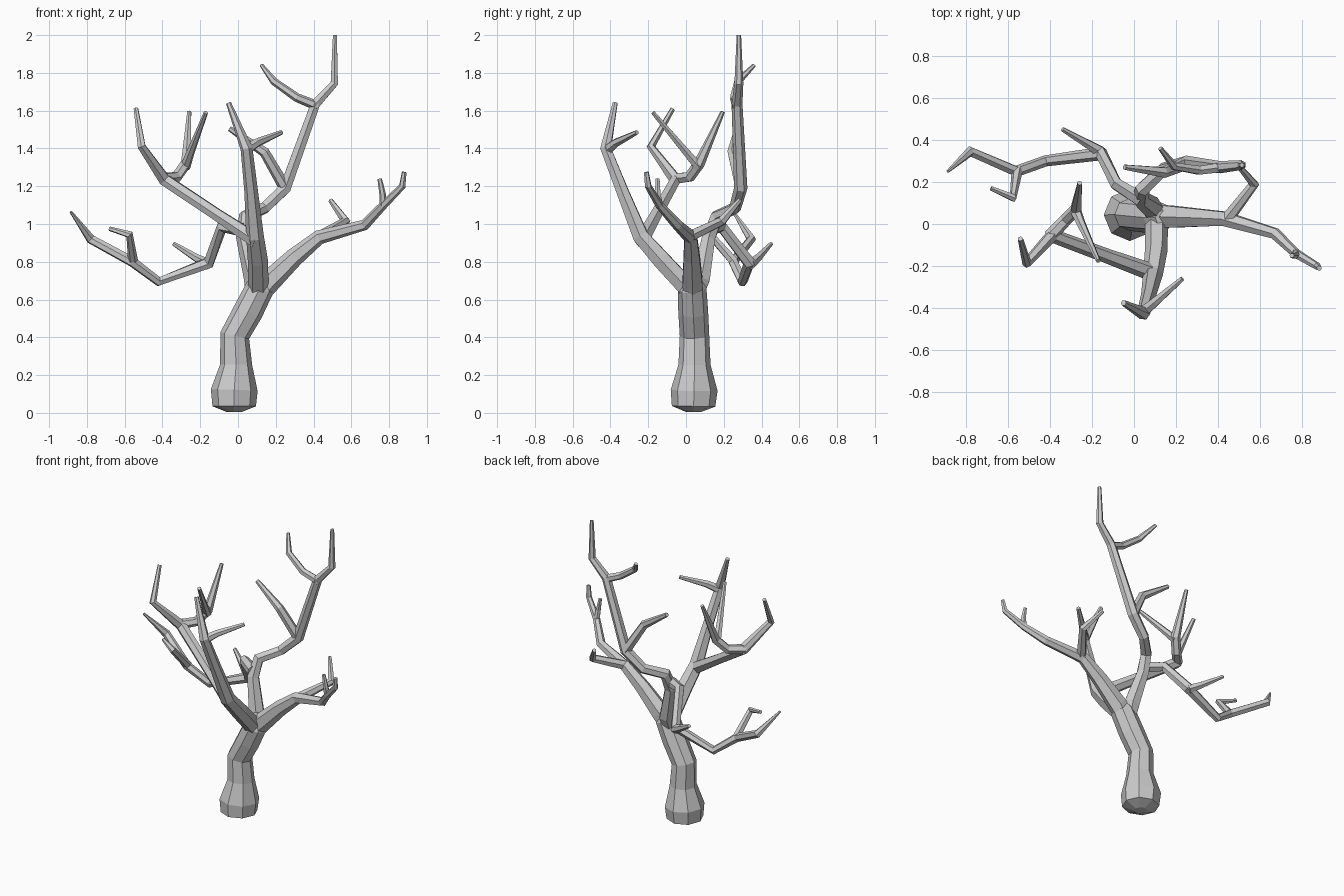
import bpy, bmesh, math
from mathutils import Vector


def limb(name, pts, sides=6, spin=0.0, fat=1.07):
    """Tapered faceted tube through (x, y, z, radius) points with mitred rings."""
    P = [Vector(p[:3]) for p in pts]
    n = len(P)
    bm = bmesh.new()
    rings = []
    ref = None
    for i in range(n):
        a = (P[i] - P[i - 1]).normalized() if i > 0 else None
        b = (P[i + 1] - P[i]).normalized() if i < n - 1 else None
        t = ((a or b) + (b or a)).normalized()
        if ref is None:
            ref = Vector((1, 0, 0)) if abs(t.x) < 0.8 else Vector((0, 0, 1))
        u = (ref - t * ref.dot(t)).normalized()
        v = t.cross(u)
        ref = u
        ring = []
        for k in range(sides):
            w = 2 * math.pi * k / sides + spin
            ring.append(bm.verts.new(P[i] + (u * math.cos(w) + v * math.sin(w)) * pts[i][3] * fat))
        rings.append(ring)
    for r0, r1 in zip(rings, rings[1:]):
        for k in range(sides):
            j = (k + 1) % sides
            bm.faces.new((r0[k], r0[j], r1[j], r1[k]))
    bm.faces.new(rings[0][::-1])
    bm.faces.new(rings[-1])
    bmesh.ops.recalc_face_normals(bm, faces=bm.faces)
    me = bpy.data.meshes.new(name)
    bm.to_mesh(me)
    bm.free()
    ob = bpy.data.objects.new(name, me)
    bpy.context.collection.objects.link(ob)
    return ob


# Trunk with swollen foot
limb("trunk", [(-0.02, 0.04, 0.005, 0.04), (-0.02, 0.04, 0.035, 0.115), (-0.02, 0.043, 0.12, 0.124),
               (-0.01, 0.045, 0.255, 0.085), (-0.017, 0.045, 0.41, 0.078), (0.055, 0.038, 0.54, 0.079),
               (0.115, 0.032, 0.66, 0.076), (0.135, 0.03, 0.73, 0.035)], 8, 0, 1.0)

# Right branch and twigs
limb("right_branch", [(0.08, 0.035, 0.59, 0.05), (0.16, 0.035, 0.69, 0.057), (0.30, 0.03, 0.825, 0.046),
                      (0.43, 0.025, 0.93, 0.036), (0.67, -0.045, 0.995, 0.027),
                      (0.77, -0.14, 1.10, 0.021), (0.87, -0.20, 1.20, 0.017), (0.88, -0.21, 1.275, 0.012)])
limb("right_inner_twig", [(0.44, 0.02, 0.935, 0.03), (0.57, 0.19, 1.015, 0.024), (0.49, 0.285, 1.125, 0.012)])
limb("right_tip_twig", [(0.77, -0.14, 1.10, 0.02), (0.765, -0.15, 1.16, 0.016), (0.75, -0.15, 1.24, 0.011)])

# Front branch and twig
limb("front_branch", [(0.08, 0.05, 0.57, 0.03), (0.107, 0.0, 0.67, 0.052), (0.105, -0.13, 0.81, 0.05),
                      (0.09, -0.24, 0.935, 0.044), (0.07, -0.335, 1.17, 0.034),
                      (0.045, -0.425, 1.40, 0.030), (-0.05, -0.375, 1.64, 0.013)])
limb("front_twig", [(0.04, -0.42, 1.39, 0.028), (0.10, -0.37, 1.43, 0.022), (0.23, -0.26, 1.485, 0.012)])

# Left upper branch growing from the front one
limb("left_upper_branch", [(0.10, -0.235, 0.91, 0.04), (-0.12, -0.155, 1.055, 0.033), (-0.39, -0.055, 1.235, 0.033),
                           (-0.51, -0.185, 1.41, 0.022), (-0.54, -0.07, 1.61, 0.012)])
limb("left_upper_fork", [(-0.40, -0.06, 1.24, 0.03), (-0.325, 0.02, 1.25, 0.028),
                         (-0.275, 0.07, 1.32, 0.028), (-0.258, 0.195, 1.595, 0.011)])
limb("left_upper_fork_twig", [(-0.28, 0.07, 1.30, 0.026), (-0.255, 0.01, 1.37, 0.021), (-0.17, -0.175, 1.59, 0.011)])

# Back branch, rising into the tallest limb
limb("back_branch", [(0.08, 0.04, 0.58, 0.035), (0.085, 0.08, 0.71, 0.05), (0.03, 0.12, 0.93, 0.038),
                     (0.04, 0.165, 1.04, 0.035), (0.14, 0.26, 1.085, 0.031), (0.25, 0.29, 1.19, 0.033),
                     (0.41, 0.27, 1.635, 0.027), (0.51, 0.28, 1.745, 0.022), (0.513, 0.28, 2.0, 0.011)])
limb("top_twig", [(0.42, 0.27, 1.625, 0.025), (0.31, 0.255, 1.67, 0.022), (0.19, 0.275, 1.755, 0.019),
                  (0.125, 0.36, 1.84, 0.010)])
limb("back_twig", [(0.25, 0.29, 1.19, 0.03), (0.14, 0.245, 1.38, 0.026), (-0.045, 0.27, 1.505, 0.013)])

# Left lower drooping branch and twigs
limb("left_lower_branch", [(0.03, 0.12, 0.97, 0.036), (-0.085, 0.19, 0.985, 0.03), (-0.155, 0.335, 0.795, 0.032),
                           (-0.42, 0.30, 0.695, 0.025), (-0.56, 0.25, 0.80, 0.026),
                           (-0.78, 0.345, 0.92, 0.024), (-0.885, 0.25, 1.065, 0.007)])
limb("left_lower_back_twig", [(-0.155, 0.34, 0.785, 0.028), (-0.22, 0.38, 0.82, 0.021), (-0.34, 0.45, 0.895, 0.011)])
limb("left_lower_twig", [(-0.555, 0.255, 0.80, 0.025), (-0.575, 0.125, 0.945, 0.02), (-0.68, 0.17, 0.975, 0.011)])
